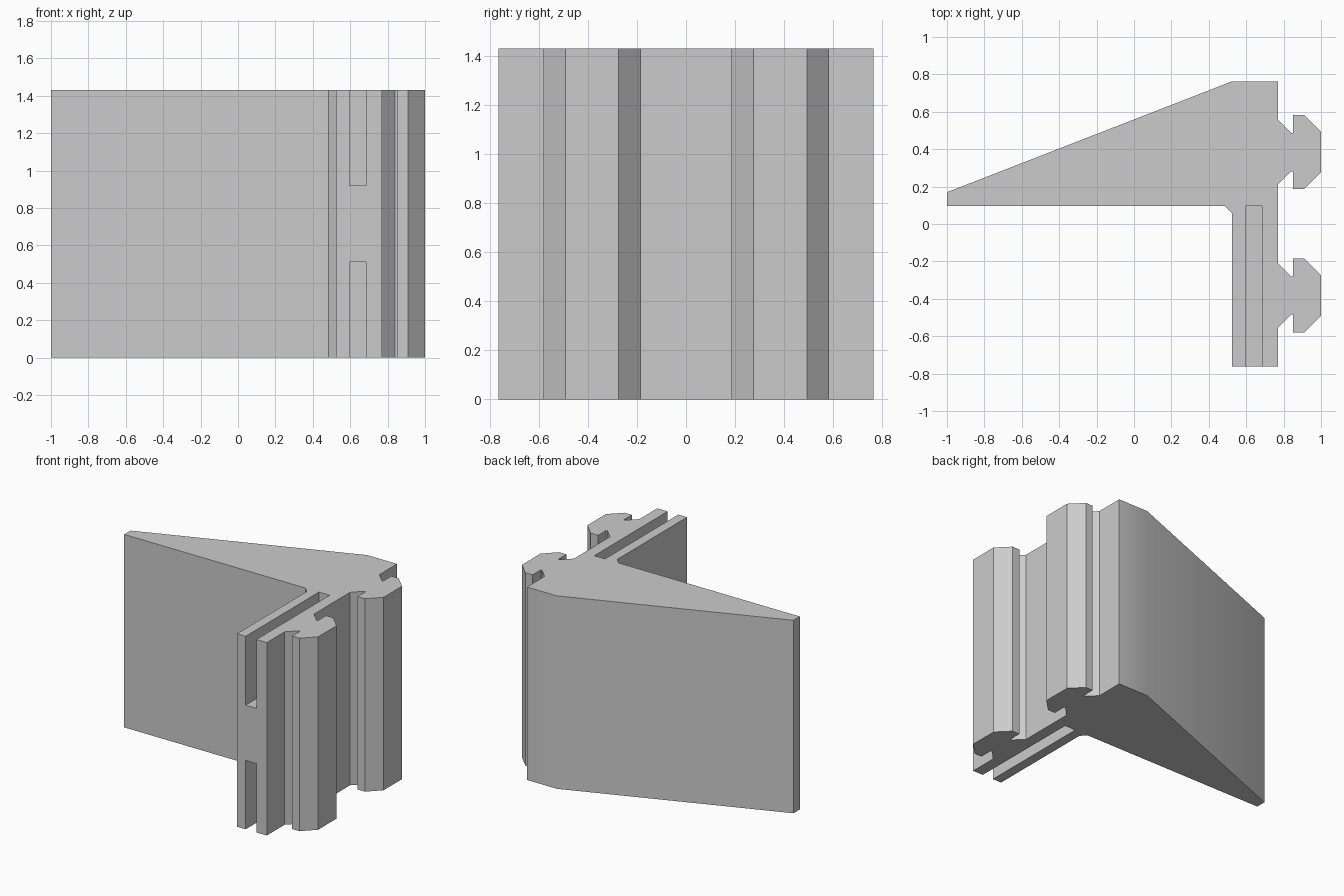
import bpy
import bmesh

HEIGHT = 1.43
HALF_Y = 0.763

cube = bpy.data.objects.get("Cube")
if cube:
    bpy.data.objects.remove(cube, do_unlink=True)

grey = bpy.data.materials.new("plain_grey")
grey.use_nodes = True
colour = (0.6, 0.6, 0.6, 1)
grey.diffuse_color = colour
grey.node_tree.nodes["Principled BSDF"].inputs["Base Color"].default_value = colour


def extrude_profile(name, points, bottom, top):
    """Solid prism standing on a closed plan outline."""
    bm = bmesh.new()
    face = bm.faces.new([bm.verts.new((x, y, bottom)) for x, y in points])
    grown = bmesh.ops.extrude_face_region(bm, geom=[face])["geom"]
    verts = [g for g in grown if isinstance(g, bmesh.types.BMVert)]
    bmesh.ops.translate(bm, verts=verts, vec=(0, 0, top - bottom))
    bmesh.ops.recalc_face_normals(bm, faces=bm.faces)
    mesh = bpy.data.meshes.new(name)
    bm.to_mesh(mesh)
    bm.free()
    mesh.materials.append(grey)
    obj = bpy.data.objects.new(name, mesh)
    bpy.context.collection.objects.link(obj)
    return obj


def rail_outline(centre):
    """Mushroom-shaped rail on the mounting side, mirrored about its centre."""
    half = [(0.77, 0.172), (0.84, 0.102), (0.85, 0.102),
            (0.85, 0.198), (0.91, 0.198), (1.0, 0.108)]
    upward = [(x, centre - y) for x, y in half]
    return upward + [(x, centre + y) for x, y in reversed(half)]


# Bracket body: slotted leg, two rails and a tapering wing
outline = [(0.525, -HALF_Y), (0.77, -HALF_Y)]
for centre in (-0.382, 0.384):
    outline += rail_outline(centre)
outline += [(0.77, HALF_Y), (0.525, HALF_Y), (-1, 0.17),
            (-1, 0.096), (0.485, 0.096), (0.525, 0.056)]
bracket = extrude_profile("rail_bracket", outline, 0, HEIGHT)

# Slots cut into the top and bottom of the leg
slot = [(0.597, -1), (0.685, -1), (0.685, 0.096), (0.597, 0.096)]
cutters = [extrude_profile("top_slot_cutter", slot, 0.92, HEIGHT + 0.2),
           extrude_profile("bottom_slot_cutter", slot, -0.2, 0.51)]
bpy.ops.object.select_all(action='DESELECT')
bpy.context.view_layer.objects.active = bracket
bracket.select_set(True)
for cutter in cutters:
    cutter.hide_render = True
    mod = bracket.modifiers.new(cutter.name, 'BOOLEAN')
    mod.operation = 'DIFFERENCE'
    mod.solver = 'EXACT'
    mod.object = cutter
    bpy.ops.object.modifier_apply(modifier=mod.name)
    bpy.data.objects.remove(cutter, do_unlink=True)

# Soft bend along the back, crisp edges elsewhere
bpy.ops.object.shade_smooth_by_angle()
